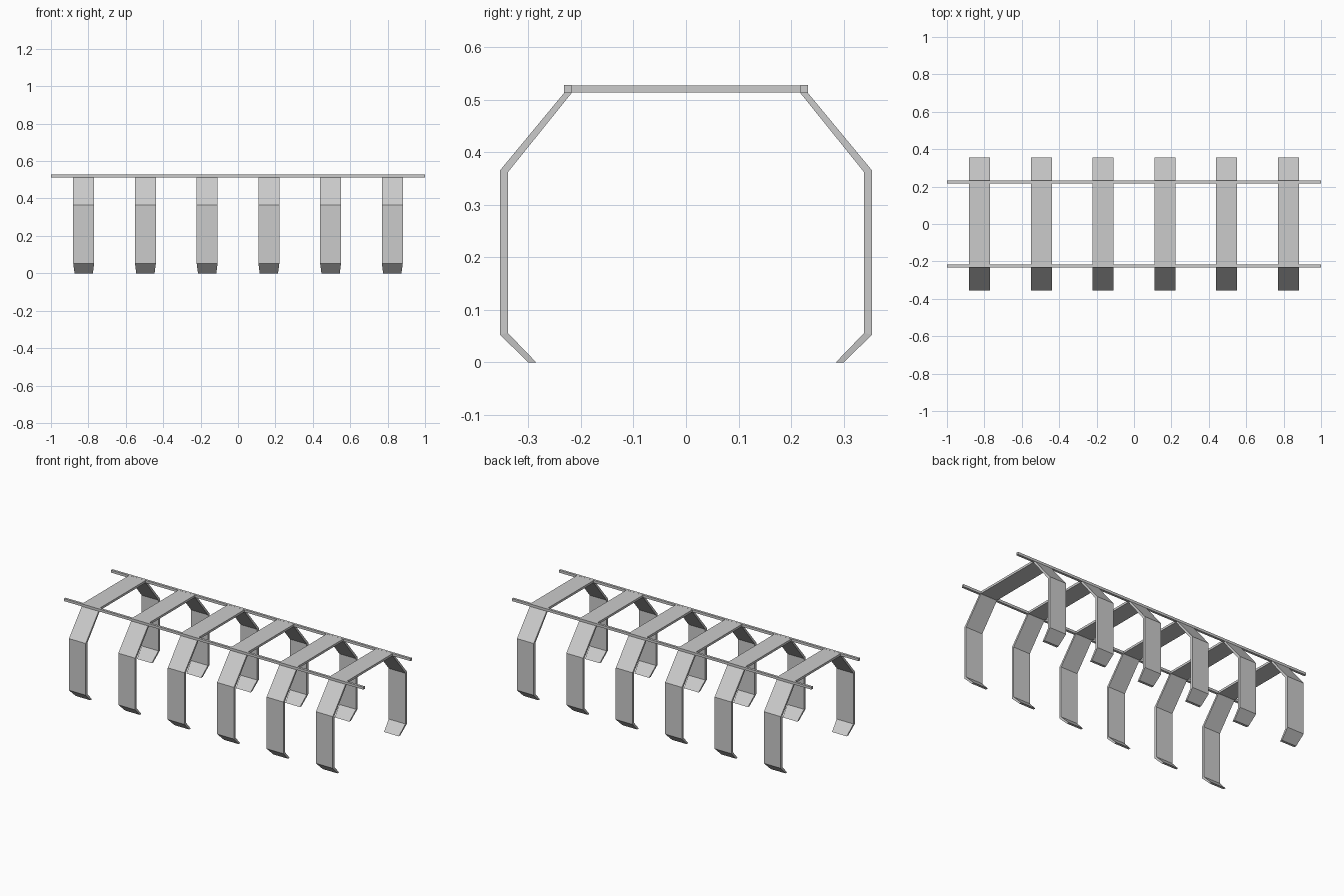
import bpy, bmesh

if "Cube" in bpy.data.objects:
    bpy.data.objects.remove(bpy.data.objects["Cube"])

RIB_X = [-0.825, -0.495, -0.165, 0.165, 0.495, 0.825]
HALF_W = 0.056
# Leg stations: outer y, inner y, outer z, inner z, half width
LEG = [
    (0.232, 0.2175, 0.513, 0.513, HALF_W),
    (0.3545, 0.339, 0.365, 0.362, HALF_W),
    (0.3545, 0.339, 0.053, 0.056, HALF_W),
    (0.300, 0.285, 0.0, 0.0, 0.049),
]


def finish(name, bm):
    bmesh.ops.recalc_face_normals(bm, faces=bm.faces)
    mesh = bpy.data.meshes.new(name)
    bm.to_mesh(mesh)
    bm.free()
    obj = bpy.data.objects.new(name, mesh)
    bpy.context.collection.objects.link(obj)
    return obj


def box(name, lo, hi):
    bm = bmesh.new()
    bmesh.ops.create_cube(bm, size=1)
    for v in bm.verts:
        v.co = [(a + b) / 2 + c * (b - a) for a, b, c in zip(lo, hi, v.co)]
    return finish(name, bm)


def leg(name, x, side):
    # Bent flat strip: four-sided rings joined along the stations
    bm = bmesh.new()
    rings = []
    for yo, yi, zo, zi, w in LEG:
        pts = [(x - w, yo, zo), (x + w, yo, zo), (x + w, yi, zi), (x - w, yi, zi)]
        rings.append([bm.verts.new((px, side * py, pz)) for px, py, pz in pts])
    for a, b in zip(rings, rings[1:]):
        for i in range(4):
            j = (i + 1) % 4
            bm.faces.new((a[i], a[j], b[j], b[i]))
    bm.faces.new(rings[0])
    bm.faces.new(rings[-1])
    return finish(name, bm)


# Long rails
box("front_rail", (-1, -0.232, 0.513), (1, -0.2175, 0.528))
box("back_rail", (-1, 0.2175, 0.513), (1, 0.232, 0.528))

# Ribs: a crossbar between the rails and a bent leg on each side
for n, x in enumerate(RIB_X, 1):
    box(f"crossbar_{n}", (x - HALF_W, -0.2175, 0.514), (x + HALF_W, 0.2175, 0.5275))
    leg(f"front_leg_{n}", x, -1)
    leg(f"back_leg_{n}", x, 1)
